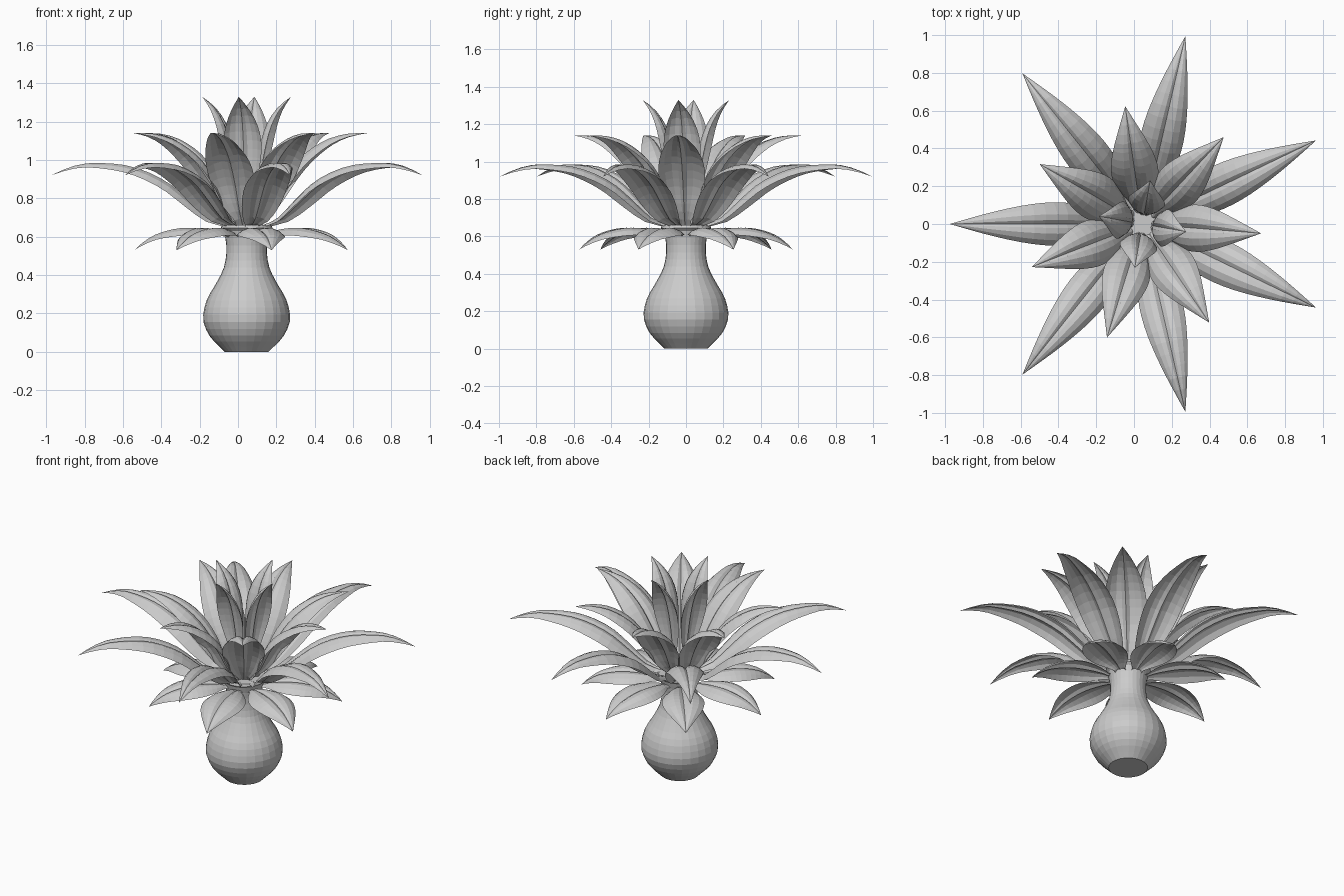
import bpy, bmesh, math
from mathutils import Vector, Matrix

if "Cube" in bpy.data.objects:
    bpy.data.objects.remove(bpy.data.objects["Cube"])

CENTRE = Vector((0.045, 0, 0))

grey = bpy.data.materials.new("matte grey")
grey.use_nodes = True
grey.diffuse_color = (0.6, 0.6, 0.6, 1)
grey.node_tree.nodes["Principled BSDF"].inputs["Base Color"].default_value = (0.6, 0.6, 0.6, 1)


def add_object(name, bm, angle=0.0):
    mesh = bpy.data.meshes.new(name)
    bm.to_mesh(mesh)
    bm.free()
    mesh.materials.append(grey)
    ob = bpy.data.objects.new(name, mesh)
    ob.matrix_world = Matrix.Translation(CENTRE) @ Matrix.Rotation(angle, 4, "Z")
    bpy.context.collection.objects.link(ob)


def spline(points, steps):
    """Smooth curve through the points, evenly spaced by length."""
    p = [Vector(q) for q in points]
    p = [2 * p[0] - p[1]] + p + [2 * p[-1] - p[-2]]
    fine = []
    for a, b, c, d in zip(p, p[1:], p[2:], p[3:]):
        for k in range(20):
            t = k / 20
            fine.append(0.5 * (2 * b + (c - a) * t + (2 * a - 5 * b + 4 * c - d) * t ** 2
                               + (3 * b - a - 3 * c + d) * t ** 3))
    fine.append(p[-2])
    lengths = [0]
    for a, b in zip(fine, fine[1:]):
        lengths.append(lengths[-1] + (b - a).length)
    out, j = [], 0
    for i in range(steps + 1):
        want = lengths[-1] * i / steps
        while j < len(fine) - 2 and lengths[j + 1] < want:
            j += 1
        f = (want - lengths[j]) / (lengths[j + 1] - lengths[j])
        out.append(fine[j].lerp(fine[j + 1], f))
    return out


def lathe(name, profile, sides=28):
    bm = bmesh.new()
    rings = []
    for r, z in profile:
        rings.append([bm.verts.new((r * math.cos(math.tau * k / sides),
                                    r * math.sin(math.tau * k / sides), z))
                      for k in range(sides)])
    for low, high in zip(rings, rings[1:]):
        for k in range(sides):
            n = (k + 1) % sides
            bm.faces.new((low[k], low[n], high[n], high[k]))
    bm.faces.new(rings[0][::-1])
    bm.faces.new(rings[-1])
    add_object(name, bm)


# Leaf cross-section: position across, and height of the two arched halves with a midrib groove
SECTION = [(-1, 0), (-0.75, 0.65), (-0.45, 1), (-0.18, 0.95), (0, 0.6),
           (0.18, 0.95), (0.45, 1), (0.75, 0.65), (1, 0)]


def leaf(name, path, half_width, belly, arch, angle, steps=16):
    """A thin leaf along a path of (radius, height); belly sets where it is widest."""
    pts = spline(path, steps)
    bm = bmesh.new()
    rows = []
    for i, p in enumerate(pts[:-1]):
        tangent = (pts[i + 1] - pts[max(i - 1, 0)]).normalized()
        up = Vector((-tangent.y, tangent.x))
        swell = max(math.sin(math.pi * (i / steps) ** belly), 0.28 if i < steps / 2 else 0)
        row = []
        for s, h in SECTION:
            q = p + up * arch * swell * (h - 0.6)
            row.append(bm.verts.new((q.x, s * half_width * swell, q.y)))
        rows.append(row)
    for a, b in zip(rows, rows[1:]):
        for k in range(len(SECTION) - 1):
            bm.faces.new((a[k], b[k], b[k + 1], a[k + 1]))
    tip = bm.verts.new((pts[-1].x, 0, pts[-1].y))
    for a, b in zip(rows[-1], rows[-1][1:]):
        bm.faces.new((a, tip, b))
    add_object(name, bm, angle)


def whorl(name, count, start, *shape):
    for k in range(count):
        leaf(f"{name}_{k + 1}", *shape, math.radians(start) + math.tau * k / count)


# Bulb-shaped base with its neck
bulb = [(0.115, 0), (0.145, 0.03), (0.195, 0.085), (0.227, 0.17), (0.208, 0.27),
        (0.16, 0.355), (0.122, 0.43), (0.107, 0.5), (0.107, 0.57), (0.12, 0.63)]
lathe("bulb_base", spline(bulb, 18))

# Disc that the leaves grow from
lathe("crown_disc", [(0.12, 0.63), (0.135, 0.645), (0.13, 0.66)])

# Four whorls of leaves, from the lowest to the innermost
whorl("drooping_leaf", 7, 180,
      [(0.09, 0.6), (0.18, 0.622), (0.33, 0.63), (0.46, 0.605), (0.54, 0.565), (0.585, 0.53)],
      0.125, 0.9, 0.04)
whorl("long_leaf", 7, 180,
      [(0.08, 0.65), (0.2, 0.69), (0.3, 0.77), (0.44, 0.88), (0.62, 0.955),
       (0.82, 0.975), (0.93, 0.955), (1.02, 0.92)],
      0.115, 0.8, 0.045)
whorl("middle_leaf", 7, -4.5,
      [(0.06, 0.65), (0.13, 0.74), (0.2, 0.87), (0.3, 1.0), (0.42, 1.09), (0.53, 1.13), (0.63, 1.14)],
      0.125, 0.9, 0.05)
whorl("inner_leaf", 4, -10,
      [(0.05, 0.65), (0.065, 0.88), (0.09, 1.05), (0.125, 1.18), (0.175, 1.27), (0.235, 1.33)],
      0.1, 1.35, 0.04)
